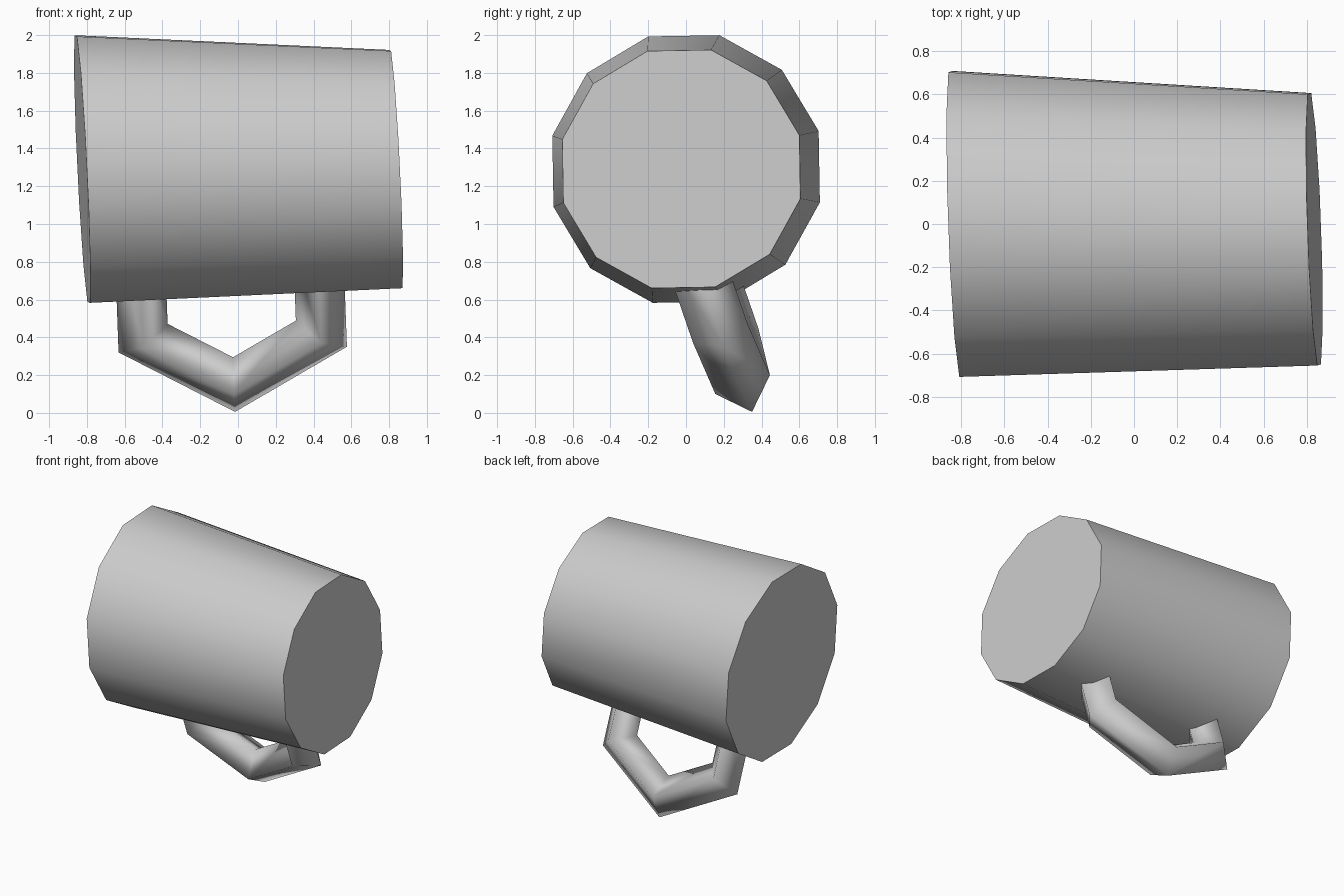
import bpy
import bmesh
import math
from mathutils import Matrix, Vector

if "Cube" in bpy.data.objects:
    bpy.data.objects.remove(bpy.data.objects["Cube"], do_unlink=True)

GREY = (0.6, 0.6, 0.6, 1.0)
grey = bpy.data.materials.new("plain_grey")
grey.use_nodes = True
grey.diffuse_color = GREY
for node in grey.node_tree.nodes:
    if node.type == "BSDF_PRINCIPLED":
        node.inputs["Base Color"].default_value = GREY


def frame(origin, x_axis, y_axis, z_axis):
    """Matrix that carries local axes to the given, slightly skewed, ones."""
    basis = Matrix((x_axis, y_axis, z_axis)).transposed().to_4x4()
    return Matrix.Translation(origin) @ basis


# Mug body: closed tapered twelve-sided barrel lying along x
bm = bmesh.new()
bmesh.ops.create_cone(bm, cap_ends=True, segments=12,
                      radius1=0.73, radius2=0.65, depth=1.66,
                      matrix=Matrix.Rotation(math.radians(16), 4, "Z"))
bm.transform(frame(Vector((0.005, -0.012, 1.291)),
                   Vector((-0.035, 1, 0)),
                   Vector((-0.049, 0, 1)),
                   Vector((1, -0.015, 0))))
mesh = bpy.data.meshes.new("mug_body")
bm.to_mesh(mesh)
bm.free()
body = bpy.data.objects.new("mug_body", mesh)
bpy.context.collection.objects.link(body)
body.data.materials.append(grey)
bpy.ops.object.select_all(action="DESELECT")
body.select_set(True)
bpy.context.view_layer.objects.active = body
bpy.ops.object.shade_smooth_by_angle(angle=math.radians(40))

# Handle: six-sided ring with a diamond section, its upper half inside the body
bpy.ops.mesh.primitive_torus_add(major_segments=6, minor_segments=4,
                                 major_radius=0.545, minor_radius=0.153)
handle = bpy.context.object
handle.name = handle.data.name = "handle"
handle.data.transform(frame(Vector((-0.04, 0.122, 0.665)),
                            Vector((0.035, 0.326, -0.945)),
                            Vector((1, -0.06, 0.025)),
                            Vector((0, -0.945, -0.326))))
handle.data.materials.append(grey)
bpy.ops.object.shade_smooth()
